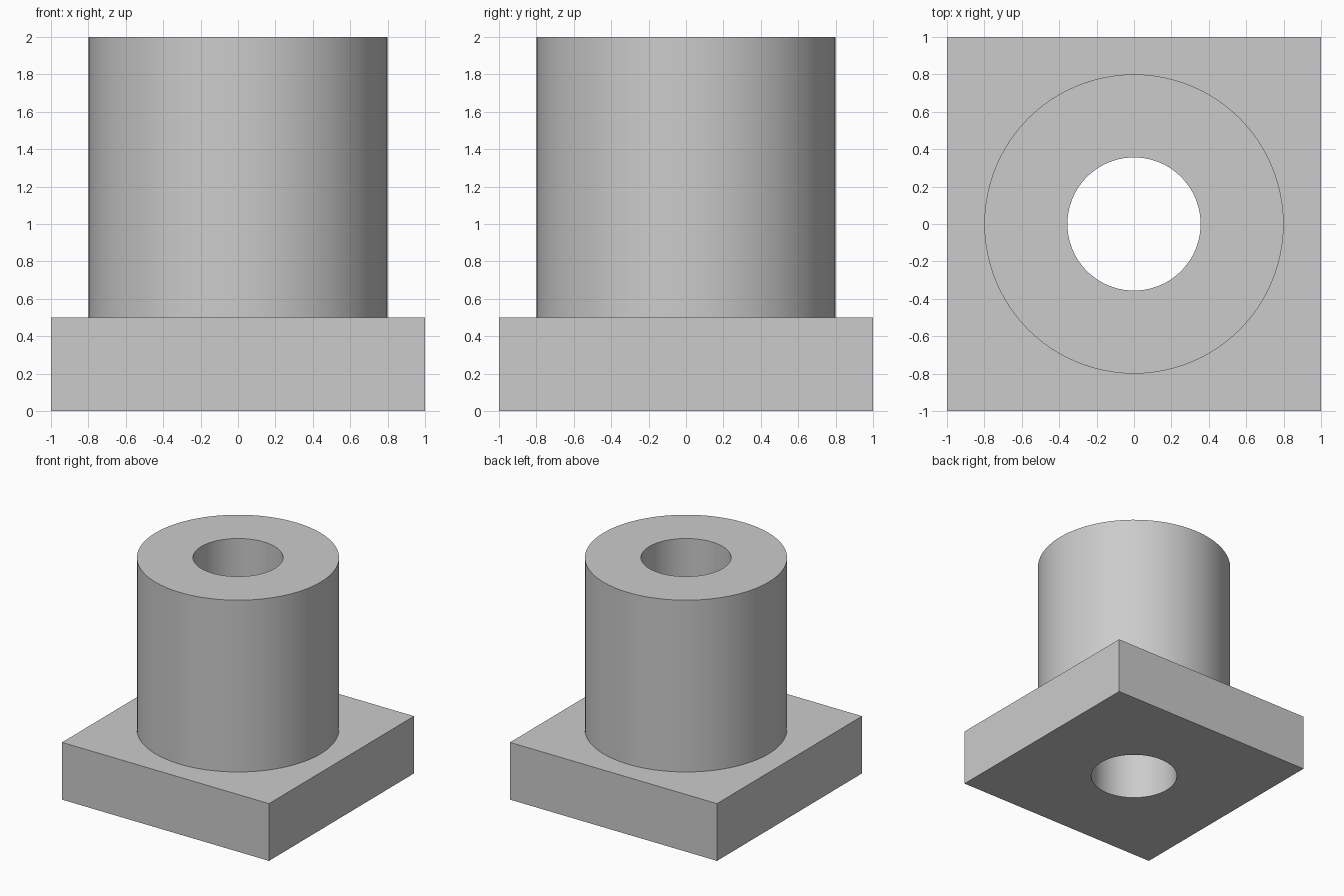
import bpy

BASE_SIZE, BASE_HEIGHT, TOTAL_HEIGHT = 2.0, 0.5, 2.0
SLEEVE_RADIUS, BORE_RADIUS = 0.8, 0.356

default = bpy.data.objects.get("Cube")
if default:
    bpy.data.objects.remove(default, do_unlink=True)

grey = bpy.data.materials.new("plain grey")
grey.use_nodes = True
colour = (0.6, 0.6, 0.6, 1)
grey.diffuse_color = colour
grey.node_tree.nodes["Principled BSDF"].inputs["Base Color"].default_value = colour


def cylinder(name, radius, bottom, top):
    bpy.ops.mesh.primitive_cylinder_add(
        vertices=96, radius=radius, depth=top - bottom,
        location=(0, 0, (bottom + top) / 2))
    obj = bpy.context.object
    obj.name = name
    obj.data.materials.append(grey)
    return obj


# Square base plate
bpy.ops.mesh.primitive_cube_add(size=1, location=(0, 0, BASE_HEIGHT / 2))
bushing = bpy.context.object
bushing.name = "flanged_bushing"
bushing.scale = (BASE_SIZE, BASE_SIZE, BASE_HEIGHT)
bpy.ops.object.transform_apply(location=True, rotation=False, scale=True)
bushing.data.materials.append(grey)

# Round sleeve sunk into the plate, and the bore through both
sleeve = cylinder("sleeve", SLEEVE_RADIUS, BASE_HEIGHT / 2, TOTAL_HEIGHT)
bore = cylinder("bore_cutter", BORE_RADIUS, -0.5, TOTAL_HEIGHT + 0.5)

# Fuse the sleeve, then cut the bore
bpy.ops.object.select_all(action='DESELECT')
bushing.select_set(True)
bpy.context.view_layer.objects.active = bushing
for tool, operation in ((sleeve, 'UNION'), (bore, 'DIFFERENCE')):
    mod = bushing.modifiers.new(tool.name, 'BOOLEAN')
    mod.operation = operation
    mod.solver = 'EXACT'
    mod.object = tool
    bpy.ops.object.modifier_apply(modifier=mod.name)
    bpy.data.objects.remove(tool, do_unlink=True)

# Round walls smooth, rims and corners sharp
bpy.ops.object.shade_smooth_by_angle()
